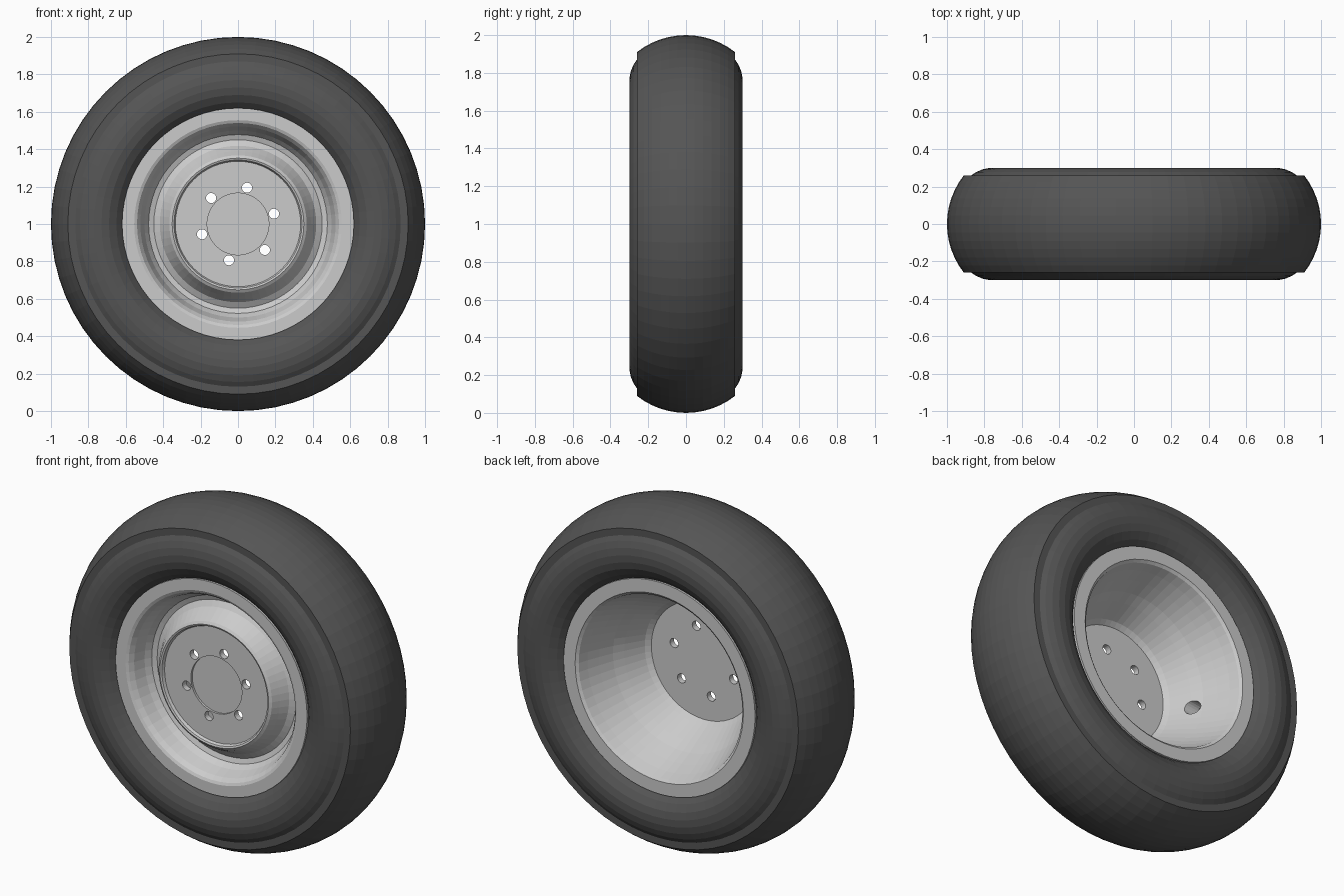
import bpy, bmesh
from math import sin, cos, pi, radians
from mathutils import Vector

if "Cube" in bpy.data.objects:
    bpy.data.objects.remove(bpy.data.objects["Cube"])

CENTRE = Vector((0, 0, 1))
SEGMENTS = 64


def revolve(name, profile, closed):
    """Spin (radius, y) points about the wheel axis."""
    bm = bmesh.new()
    rings = []
    for r, y in profile:
        if r == 0:
            rings.append([bm.verts.new(CENTRE + Vector((0, y, 0)))] * SEGMENTS)
        else:
            rings.append([bm.verts.new(CENTRE + Vector((r * cos(2 * pi * i / SEGMENTS), y,
                                                        r * sin(2 * pi * i / SEGMENTS))))
                          for i in range(SEGMENTS)])
    pairs = list(zip(rings, rings[1:]))
    if closed:
        pairs.append((rings[-1], rings[0]))
    for a, b in pairs:
        for i in range(SEGMENTS):
            j = (i + 1) % SEGMENTS
            bm.faces.new(dict.fromkeys((a[i], a[j], b[j], b[i])))
    bmesh.ops.recalc_face_normals(bm, faces=bm.faces)
    mesh = bpy.data.meshes.new(name)
    bm.to_mesh(mesh)
    bm.free()
    obj = bpy.data.objects.new(name, mesh)
    bpy.context.collection.objects.link(obj)
    return obj


def drill(target, location, direction, radius, depth):
    """Cut a round hole and discard the cutter."""
    rot = Vector(direction).to_track_quat('Z', 'Y').to_euler()
    bpy.ops.mesh.primitive_cylinder_add(vertices=20, radius=radius, depth=depth,
                                        location=location, rotation=rot)
    cutter = bpy.context.object
    cutter.hide_render = True
    mod = target.modifiers.new("hole", 'BOOLEAN')
    mod.operation, mod.solver, mod.object = 'DIFFERENCE', 'EXACT', cutter
    bpy.context.view_layer.objects.active = target
    bpy.ops.object.modifier_apply(modifier=mod.name)
    bpy.data.objects.remove(cutter)


# Tyre: arched tread, small shoulder step, bulging sidewalls, hollow inside
half = [(1 - 0.42 + (0.42 ** 2 - y * y) ** 0.5, y)
        for y in (0.0, 0.045, 0.09, 0.135, 0.18, 0.222, 0.26)]
half += [(0.87, 0.26), (0.845, 0.277), (0.81, 0.292), (0.77, 0.3), (0.73, 0.299),
         (0.69, 0.289), (0.65, 0.265), (0.62, 0.235), (0.595, 0.2),
         (0.64, 0.19), (0.74, 0.25), (0.84, 0.23), (0.9, 0.16), (0.93, 0.0)]
tyre = revolve("tyre", half + [(r, -y) for r, y in half[-2:0:-1]], True)
rubber = bpy.data.materials.new("rubber")
rubber.diffuse_color = (0.09, 0.09, 0.09, 1)
rubber.use_nodes = True
rubber.node_tree.nodes["Principled BSDF"].inputs["Base Color"].default_value = rubber.diffuse_color
tyre.data.materials.append(rubber)

# Rim: front hub face and dished valley, flanges, barrel and deep back bowl
rim = revolve("rim", [
    (0, -0.187), (0.165, -0.187), (0.165, -0.2), (0.335, -0.2), (0.342, -0.216),
    (0.352, -0.22), (0.367, -0.21), (0.39, -0.17), (0.418, -0.125), (0.45, -0.105),
    (0.478, -0.115), (0.5, -0.15), (0.522, -0.215), (0.54, -0.24), (0.555, -0.247),
    (0.62, -0.247), (0.62, -0.225), (0.57, -0.22), (0.535, -0.12), (0.49, -0.06),
    (0.49, 0.06), (0.55, 0.15), (0.57, 0.22), (0.62, 0.225), (0.62, 0.247),
    (0.545, 0.247), (0.53, 0.235), (0.512, 0.18), (0.485, 0.11), (0.452, 0.03),
    (0.42, -0.03), (0.39, -0.09), (0.365, -0.14), (0.34, -0.165), (0, -0.165)], False)

# Six bolt holes
for k in range(6):
    a = radians(16 + 60 * k)
    drill(rim, CENTRE + Vector((0.2 * cos(a), -0.18, 0.2 * sin(a))), (0, 1, 0), 0.027, 0.2)

# Valve hole through the barrel
a = radians(187)
out = Vector((cos(a), 0, sin(a)))
drill(rim, CENTRE + out * 0.46 + Vector((0, -0.02, 0)), out, 0.042, 0.18)
